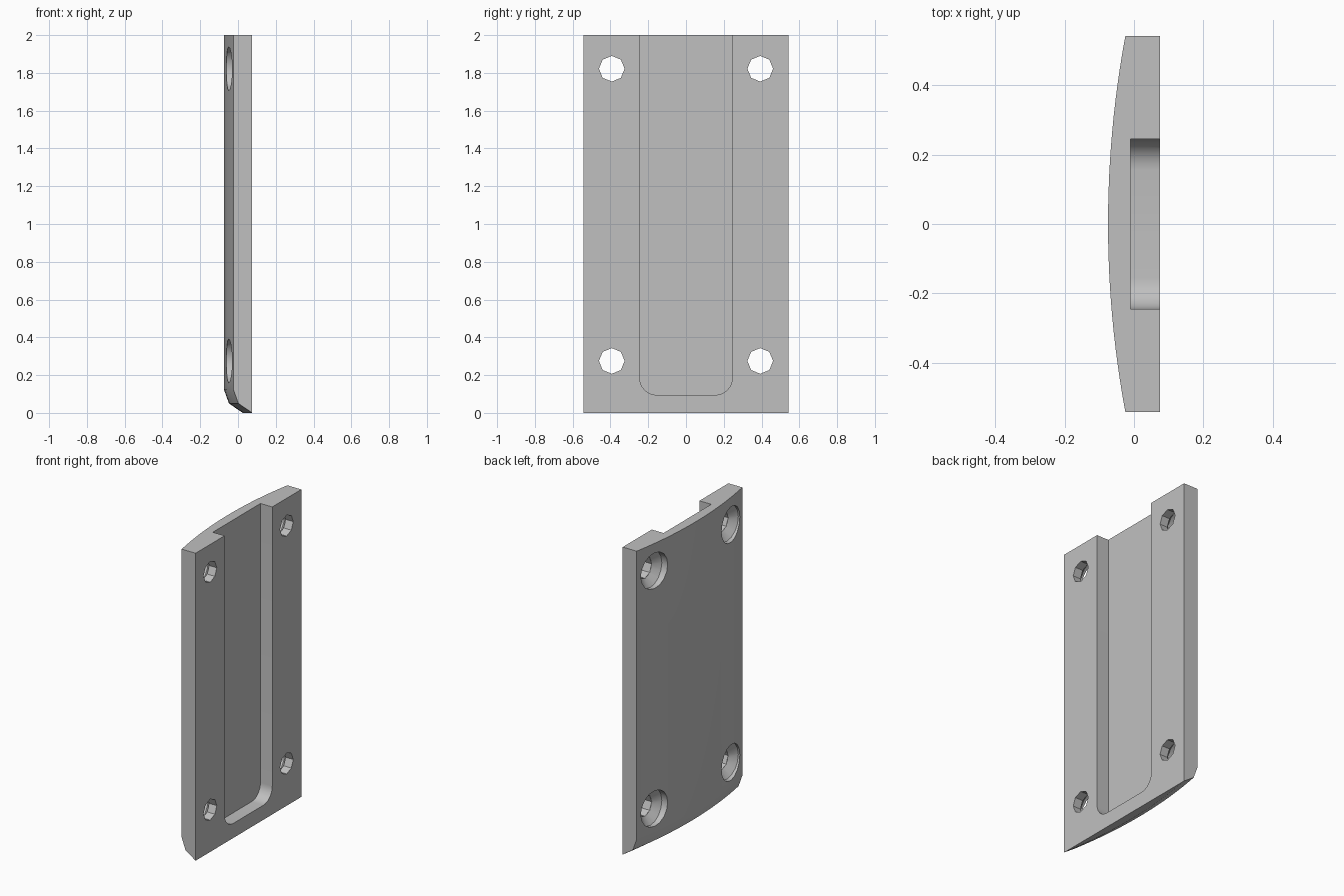
import bpy
import bmesh
import math
from mathutils import Matrix

cube = bpy.data.objects.get("Cube")
if cube:
    bpy.data.objects.remove(cube, do_unlink=True)

# One plain grey material
grey = bpy.data.materials.new("silver_grey")
grey.use_nodes = True
COLOUR = (0.527, 0.527, 0.527, 1.0)
grey.diffuse_color = COLOUR
grey.node_tree.nodes["Principled BSDF"].inputs["Base Color"].default_value = COLOUR

HALF_W = 0.543     # half width along y
BACK_X = 0.075     # flat mounting side
CROWN = 0.05       # height of the curved side's bulge
HEIGHT = 2.0


def make_object(name, bm):
    bmesh.ops.recalc_face_normals(bm, faces=bm.faces)
    mesh = bpy.data.meshes.new(name)
    bm.to_mesh(mesh)
    bm.free()
    mesh.materials.append(grey)
    obj = bpy.data.objects.new(name, mesh)
    bpy.context.collection.objects.link(obj)
    return obj


def loft(name, rings):
    """Skin a stack of equal-length closed rings and cap both ends."""
    bm = bmesh.new()
    loops = [[bm.verts.new(p) for p in ring] for ring in rings]
    count = len(loops[0])
    for a, b in zip(loops, loops[1:]):
        for i in range(count):
            j = (i + 1) % count
            bm.faces.new((a[i], a[j], b[j], b[i]))
    bm.faces.new(loops[0][::-1])
    bm.faces.new(loops[-1])
    bmesh.ops.remove_doubles(bm, verts=bm.verts, dist=1e-5)
    return make_object(name, bm)


def section(z, inset):
    """Plate outline at one height: bowed side plus flat side."""
    radius = (HALF_W ** 2 + CROWN ** 2) / (2 * CROWN)
    half_angle = math.asin(HALF_W / radius)
    steps = 24
    ring = []
    for i in range(steps + 1):
        a = half_angle * (2 * i / steps - 1)
        x = -0.075 + radius * (1 - math.cos(a)) + inset
        ring.append((x, radius * math.sin(a), z))
    return ring + [(BACK_X, HALF_W, z), (BACK_X, -HALF_W, z)]


def circle(x, y, z, radius, sides):
    return [(x, y + radius * math.cos(math.tau * i / sides),
             z + radius * math.sin(math.tau * i / sides)) for i in range(sides)]


# Plate with a two-step bevel at the foot of the bowed side
plate = loft("cover_plate", [section(0, 0.1), section(0.05, 0.027),
                             section(0.125, 0), section(HEIGHT, 0)])

# Groove cutter: open at the top, rounded lower corners
HALF_G, FLOOR_Z, CORNER = 0.245, 0.095, 0.09
outline = [(HALF_G, HEIGHT + 0.1), (-HALF_G, HEIGHT + 0.1)]
for side, start in ((-1, 180), (1, 270)):
    for i in range(9):
        a = math.radians(start + 90 * i / 8)
        outline.append((side * (HALF_G - CORNER) + CORNER * math.cos(a),
                        FLOOR_Z + CORNER + CORNER * math.sin(a)))
cutters = [loft("groove_cutter", [[(x, y, z) for y, z in outline]
                                  for x in (-0.01, 0.2)])]

# Screw hole cutters: octagonal bore and a countersink on the bowed side
for y in (-0.393, 0.393):
    for z in (0.275, 1.822):
        cutters.append(loft("bore_cutter", [circle(x, y, z, 0.068, 8)
                                            for x in (-0.2, 0.2)]))
        cutters.append(loft("countersink_cutter", [
            circle(-0.2, y, z, 0.116, 16), circle(-0.02, y, z, 0.116, 16),
            circle(0.02, y, z, 0.066, 16)]))

# Cut, then remove the cutters
bpy.context.view_layer.objects.active = plate
for cutter in cutters:
    cutter.hide_render = True
    mod = plate.modifiers.new("cut", "BOOLEAN")
    mod.operation = "DIFFERENCE"
    mod.solver = "EXACT"
    mod.object = cutter
    bpy.ops.object.modifier_apply(modifier=mod.name)
    bpy.data.objects.remove(cutter, do_unlink=True)

# Smooth the curved faces, keep hard edges crisp
bpy.ops.object.select_all(action="DESELECT")
plate.select_set(True)
bpy.ops.object.shade_smooth_by_angle(angle=math.radians(30))
